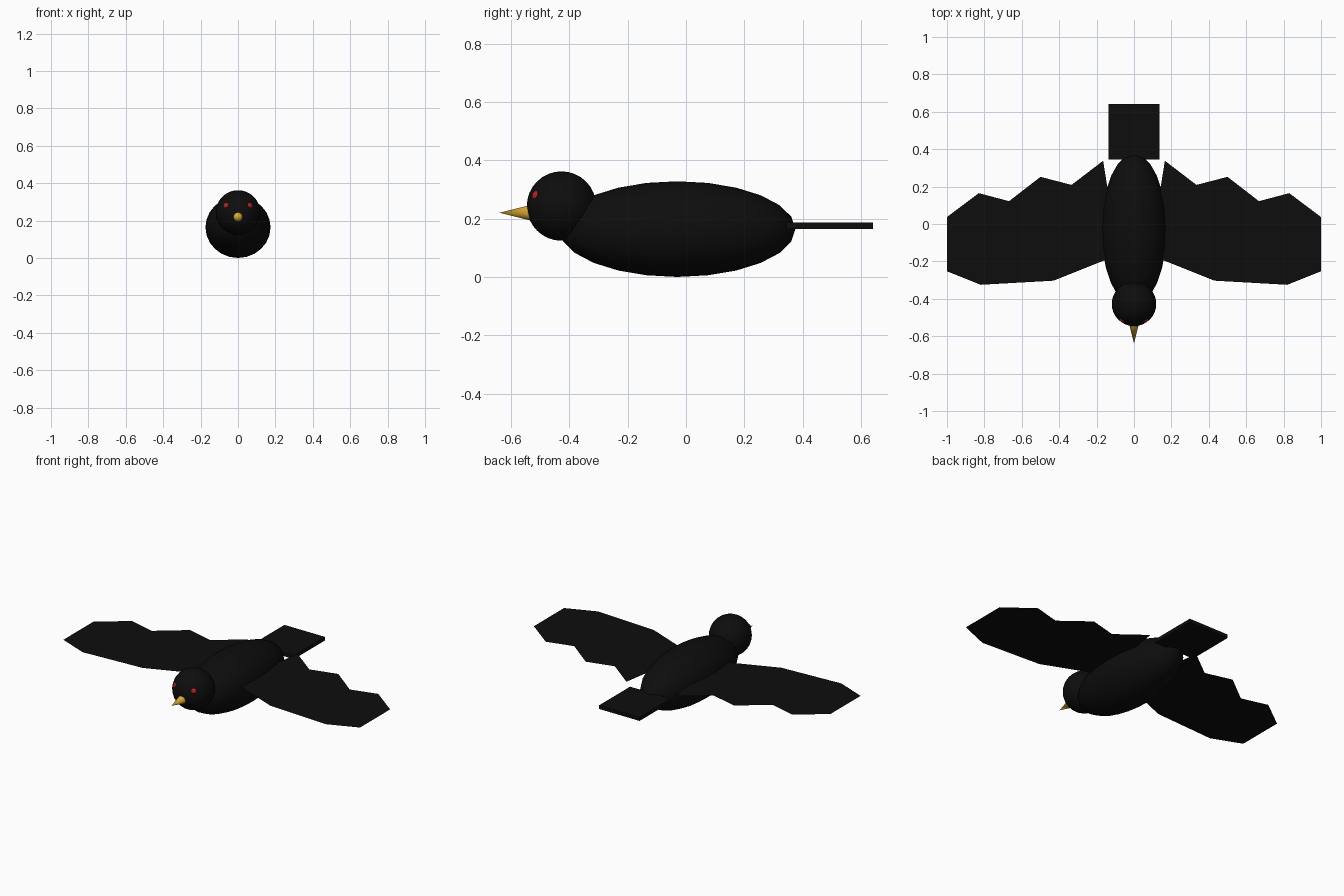
import bpy, bmesh
from math import radians
from mathutils import Vector

if "Cube" in bpy.data.objects:
    bpy.data.objects.remove(bpy.data.objects["Cube"])


def material(name, rgb):
    m = bpy.data.materials.new(name)
    m.diffuse_color = (*rgb, 1)
    m.use_nodes = True
    m.node_tree.nodes["Principled BSDF"].inputs["Base Color"].default_value = m.diffuse_color
    return m


BLACK = material("black_plumage", (0.004, 0.004, 0.004))
RED = material("red_eye", (0.45, 0.015, 0.015))
GOLD = material("gold_beak", (0.68, 0.4, 0.03))


def finish(name, mat, smooth=False):
    o = bpy.context.object
    o.name = name
    o.data.materials.append(mat)
    bpy.ops.object.transform_apply(location=False, rotation=True, scale=True)
    if smooth:
        bpy.ops.object.shade_smooth_by_angle(angle=radians(40))
    return o


def ball(name, mat, loc, size, segments, rings, rot=(0, 0, 0)):
    bpy.ops.mesh.primitive_uv_sphere_add(segments=segments, ring_count=rings,
                                         radius=1, location=loc, rotation=rot)
    bpy.context.object.scale = size
    return finish(name, mat, True)


# Body and head
ball("body", BLACK, (0, -0.03, 0.164), (0.174, 0.405, 0.164), 24, 12)
head_centre = Vector((0, -0.427, 0.243))
ball("head", BLACK, head_centre, (0.119, 0.119, 0.119), 32, 16)

# Beak: cone pointing forward
bpy.ops.mesh.primitive_cone_add(vertices=12, radius1=0.031, radius2=0, depth=0.125,
                                location=(0, -0.5775, 0.22), rotation=(radians(90), 0, 0))
finish("beak", GOLD, True)

# Eyes: flattened beads lying on the head
for side, s in (("left", -1), ("right", 1)):
    out = Vector((s * 0.065, -0.092, 0.039)).normalized()
    ball(side + "_eye", RED, head_centre + out * 0.118, (0.015, 0.015, 0.006), 16, 8,
         out.to_track_quat('Z', 'Y').to_euler())

# Tail: thin slab
bpy.ops.mesh.primitive_cube_add(size=1, location=(0, 0.493, 0.176))
bpy.context.object.scale = (0.273, 0.298, 0.022)
finish("tail", BLACK)

# Wings: flat feather outlines, mirrored left and right
OUTLINE = [(0.085, -0.165), (0.43, -0.303), (0.82, -0.325), (1.0, -0.253), (1.0, 0.037),
           (0.83, 0.165), (0.668, 0.122), (0.5, 0.252), (0.334, 0.209), (0.165, 0.338)]
for side, s in (("left", -1), ("right", 1)):
    bm = bmesh.new()
    face = bm.faces.new([bm.verts.new((s * x, y, 0.207)) for x, y in OUTLINE])
    face.normal_update()
    if face.normal.z < 0:
        face.normal_flip()
    mesh = bpy.data.meshes.new(side + "_wing")
    bm.to_mesh(mesh)
    bm.free()
    mesh.materials.append(BLACK)
    bpy.context.collection.objects.link(bpy.data.objects.new(side + "_wing", mesh))
